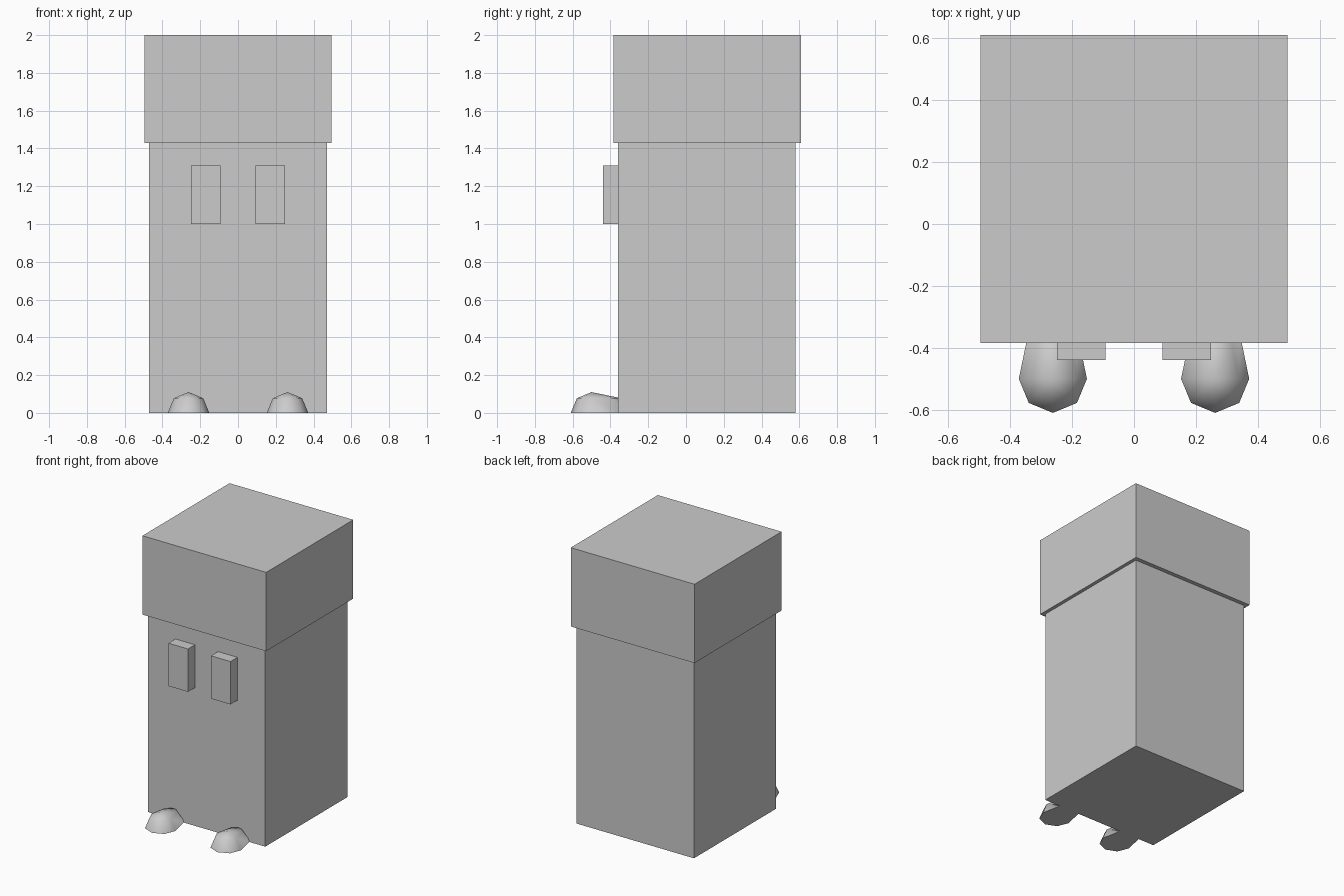
import bpy, bmesh
from mathutils import Matrix

if "Cube" in bpy.data.objects:
    bpy.data.objects.remove(bpy.data.objects["Cube"])


def new_object(name, bm):
    bmesh.ops.recalc_face_normals(bm, faces=bm.faces)
    mesh = bpy.data.meshes.new(name)
    bm.to_mesh(mesh)
    bm.free()
    obj = bpy.data.objects.new(name, mesh)
    bpy.context.collection.objects.link(obj)
    return obj


def box(name, lo, hi):
    bm = bmesh.new()
    bmesh.ops.create_cube(bm, size=1)
    for v in bm.verts:
        v.co = [(a + b) / 2 + c * (b - a) for a, b, c in zip(lo, hi, v.co)]
    return new_object(name, bm)


def foot(name, x):
    # half of an eight-sided ball, stretched towards the heel
    bm = bmesh.new()
    bmesh.ops.create_uvsphere(bm, u_segments=8, v_segments=4, radius=0.11)
    geom = bm.verts[:] + bm.edges[:] + bm.faces[:]
    bmesh.ops.bisect_plane(bm, geom=geom, plane_co=(0, 0, 0),
                           plane_no=(0, 0, 1), clear_inner=True)
    for v in bm.verts:
        if v.co.y > 0:
            v.co.y *= 2
    # flat sole
    rim = [e for e in bm.edges if e.is_boundary]
    bmesh.ops.holes_fill(bm, edges=rim, sides=0)
    bmesh.ops.transform(bm, matrix=Matrix.Translation((x, -0.5, 0)), verts=bm.verts)
    obj = new_object(name, bm)
    bpy.ops.object.select_all(action='DESELECT')
    obj.select_set(True)
    bpy.context.view_layer.objects.active = obj
    bpy.ops.object.shade_smooth_by_angle(angle=1.05)


# body and overhanging head block
box("body", (-0.47, -0.36, 0), (0.47, 0.58, 1.43))
box("head_block", (-0.495, -0.385, 1.43), (0.495, 0.61, 2.0))

# eyes and feet, left and right
for side, s in (("left", -1), ("right", 1)):
    x = s * 0.17
    box(side + "_eye", (x - 0.078, -0.44, 1.0), (x + 0.078, -0.36, 1.31))
    foot(side + "_foot", s * 0.262)
